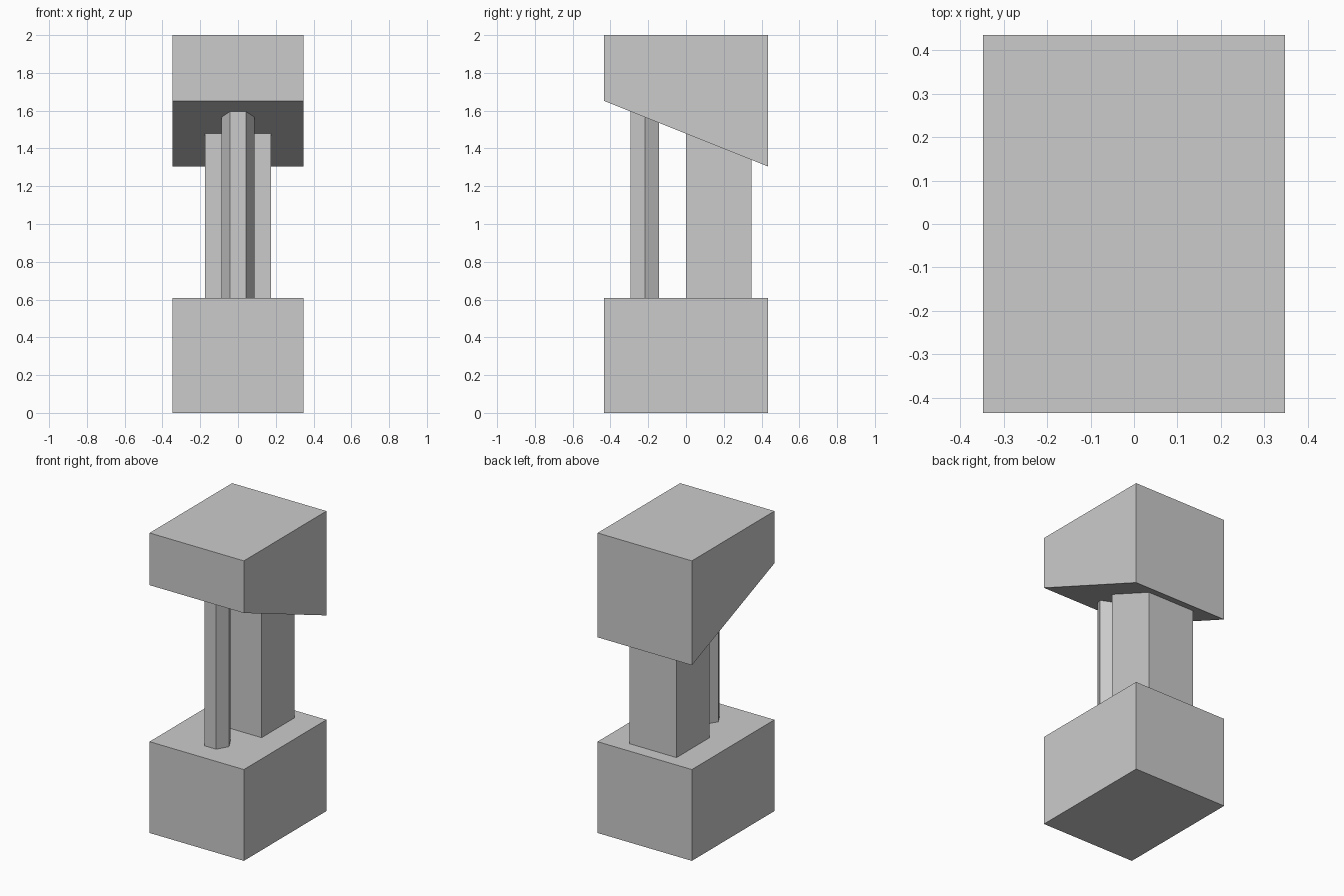
import bpy, bmesh
from math import cos, sin, pi

if "Cube" in bpy.data.objects:
    bpy.data.objects.remove(bpy.data.objects["Cube"])

U = 2 / 23  # modular unit: the tower is 23 units tall


def underside(y):
    """Height of the sloped underside of the head, in units."""
    return 17 - 0.4 * y


def prism(name, outline, bottom, top):
    """Upright prism over an xy outline; bottom and top give z for each y."""
    bm = bmesh.new()
    low = [bm.verts.new((x * U, y * U, bottom(y) * U)) for x, y in outline]
    high = [bm.verts.new((x * U, y * U, top(y) * U)) for x, y in outline]
    bm.faces.new(low[::-1])
    bm.faces.new(high)
    n = len(outline)
    for i in range(n):
        j = (i + 1) % n
        bm.faces.new((low[i], low[j], high[j], high[i]))
    mesh = bpy.data.meshes.new(name)
    bm.to_mesh(mesh)
    bm.free()
    obj = bpy.data.objects.new(name, mesh)
    bpy.context.collection.objects.link(obj)
    return obj


def rect(half_x, y0, y1):
    return [(-half_x, y0), (half_x, y0), (half_x, y1), (-half_x, y1)]


# Block at the foot
prism("base", rect(4, -5, 5), lambda y: 0, lambda y: 7)

# Head with a sloped underside
prism("head", rect(4, -5, 5), underside, lambda y: 23)

# Square rear column, cut to the slope
prism("rear_column", rect(2, 0, 4), lambda y: 7, underside)

# Hexagonal front column, cut to the slope
hexagon = [(cos(i * pi / 3), -2.5 + sin(i * pi / 3)) for i in range(6)]
prism("front_column", hexagon, lambda y: 7, underside)
